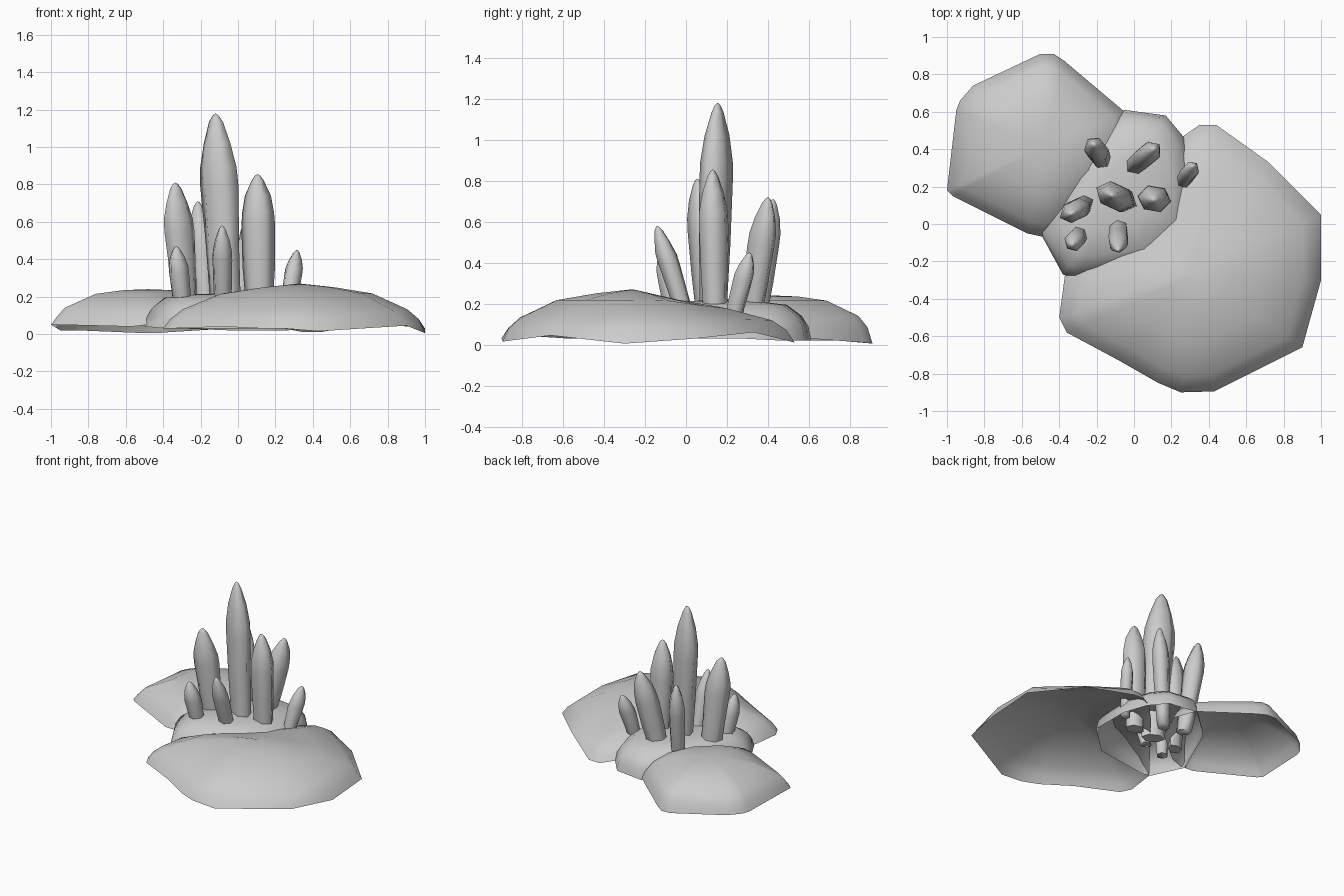
import bpy, bmesh, math
from mathutils import Vector, Matrix

if "Cube" in bpy.data.objects:
    bpy.data.objects.remove(bpy.data.objects["Cube"])


def material(name, v):
    m = bpy.data.materials.new(name)
    m.diffuse_color = (v, v, v, 1)
    m.use_nodes = True
    m.node_tree.nodes["Principled BSDF"].inputs["Base Color"].default_value = m.diffuse_color
    return m


stone = material("stone grey", 0.6)


def finish(name, bm, angle):
    bmesh.ops.recalc_face_normals(bm, faces=bm.faces)
    me = bpy.data.meshes.new(name)
    bm.to_mesh(me)
    bm.free()
    ob = bpy.data.objects.new(name, me)
    bpy.context.collection.objects.link(ob)
    me.materials.append(stone)
    bpy.ops.object.select_all(action='DESELECT')
    ob.select_set(True)
    bpy.context.view_layer.objects.active = ob
    bpy.ops.object.shade_smooth_by_angle(angle=math.radians(angle))


def skin(bm, rings, tip):
    """Bridge rings of equal length and close them to a tip."""
    vs = [[bm.verts.new(p) for p in r] for r in rings]
    n = len(vs[0])
    for a, b in zip(vs, vs[1:]):
        for i in range(n):
            j = (i + 1) % n
            bm.faces.new((a[i], a[j], b[j], b[i]))
    t = bm.verts.new(tip)
    for i in range(n):
        bm.faces.new((vs[-1][i], vs[-1][(i + 1) % n], t))
    return vs


def rock(name, rim, peak, steps, low_side=(0, 0)):
    """Open-bottomed shell: the rim shrinks to the peak in steps of
    (scale, height, extra drop towards the low side)."""
    peak = Vector(peak)
    rings = [[Vector(p) for p in rim]]
    for s, z, drop in steps:
        ring = []
        for x, y, _ in rim:
            d = Vector((x, y)) - peak.xy
            fall = drop * max(0, d.normalized().dot(Vector(low_side)))
            ring.append(Vector((peak.x + d.x * s, peak.y + d.y * s, z - fall)))
        rings.append(ring)
    bm = bmesh.new()
    skin(bm, rings, peak)
    finish(name, bm, 50)


# large rock, front right, sloping down towards the back
rock("large_rock",
     [(-.36, -.58, .03), (-.08, -.73, .04), (.13, -.85, .03), (.25, -.9, .03), (.43, -.895, .015),
      (.9, -.66, .045), (1, -.3, .005), (1, .05, .03), (.72, .33, .06), (.44, .53, .01),
      (.35, .53, .01), (.25, .46, .03), (.1, .3, .04), (-.12, .03, .04), (-.37, -.28, .03),
      (-.4, -.5, .03)],
     (.33, -.26, .27),
     [(.95, .08, .01), (.86, .132, .015), (.58, .217, .045), (.28, .25, .035)], (-.35, .94))

# medium rock, back left
rock("medium_rock",
     [(-1, .18, .05), (-.97, .15, .05), (-.57, -.05, .04), (-.48, -.07, .05), (-.36, -.02, .04),
      (-.1, .2, .04), (0, .42, .04), (-.05, .6, .03), (-.37, .87, .01), (-.43, .91, .005),
      (-.5, .91, .005), (-.86, .74, .02), (-.93, .66, .02), (-.95, .61, .02)],
     (-.48, .42, .24), [(.95, .085, 0), (.86, .14, 0), (.54, .215, 0), (.25, .235, 0)])

# small rock that carries the crystals
rock("crystal_base_rock",
     [(-.5, -.05, .04), (-.38, -.27, .03), (-.32, -.29, .03), (.1, -.23, .03), (.32, -.02, .03),
      (.32, .27, .03), (.27, .46, .02), (.17, .58, .02), (-.05, .61, .02), (-.3, .38, .03)],
     (-.09, .16, .218), [(.97, .09, 0), (.9, .14, 0), (.74, .194, 0), (.4, .212, 0)])

# crystal profile: fraction of length, fraction of radius
PROFILE = [(0, .74), (.12, .8), (.4, .93), (.66, 1), (.75, .97), (.86, .74), (.96, .36), (.99, .16)]


def crystal(name, base, tip, long_r, short_r, turn):
    """Six-sided flattened shaft, widest above the middle, leaning from base to tip."""
    base, tip = Vector(base), Vector(tip)
    rot = Matrix.Rotation(math.radians(turn), 3, 'Z')
    rings = []
    for k, (t, r) in enumerate(PROFILE):
        c = base.lerp(tip, t)
        wob = .04 * math.sin(k * 2.3 + turn)
        rings.append([c + rot @ Vector((
            long_r * r * (1 + wob * math.cos(i * 2.1)) * math.cos(math.tau * i / 6),
            short_r * r * 1.15 * math.sin(math.tau * i / 6), 0)) for i in range(6)])
    bm = bmesh.new()
    vs = skin(bm, rings, tip)
    bm.faces.new(vs[0][::-1])
    finish(name, bm, 80)


# name, base, tip, long radius, short radius, turn
for c in [
    ("main_crystal", (-.06, .13, .03), (-.12, .155, 1.18), .11, .065, -25),
    ("left_crystal", (-.27, .11, .03), (-.335, .055, .81), .087, .052, 25),
    ("right_crystal", (.115, .145, .03), (.105, .13, .855), .092, .065, -10),
    ("back_crystal", (-.01, .3, .03), (.105, .4, .72), .082, .053, 40),
    ("back_left_crystal", (-.17, .33, .03), (-.215, .425, .71), .072, .053, -50),
    ("front_left_crystal", (-.285, -.04, .05), (-.33, -.11, .47), .058, .047, 45),
    ("front_crystal", (-.08, .03, .03), (-.085, -.14, .58), .053, .049, 100),
    ("right_small_crystal", (.255, .21, .05), (.315, .31, .45), .056, .04, 45),
]:
    crystal(*c)
